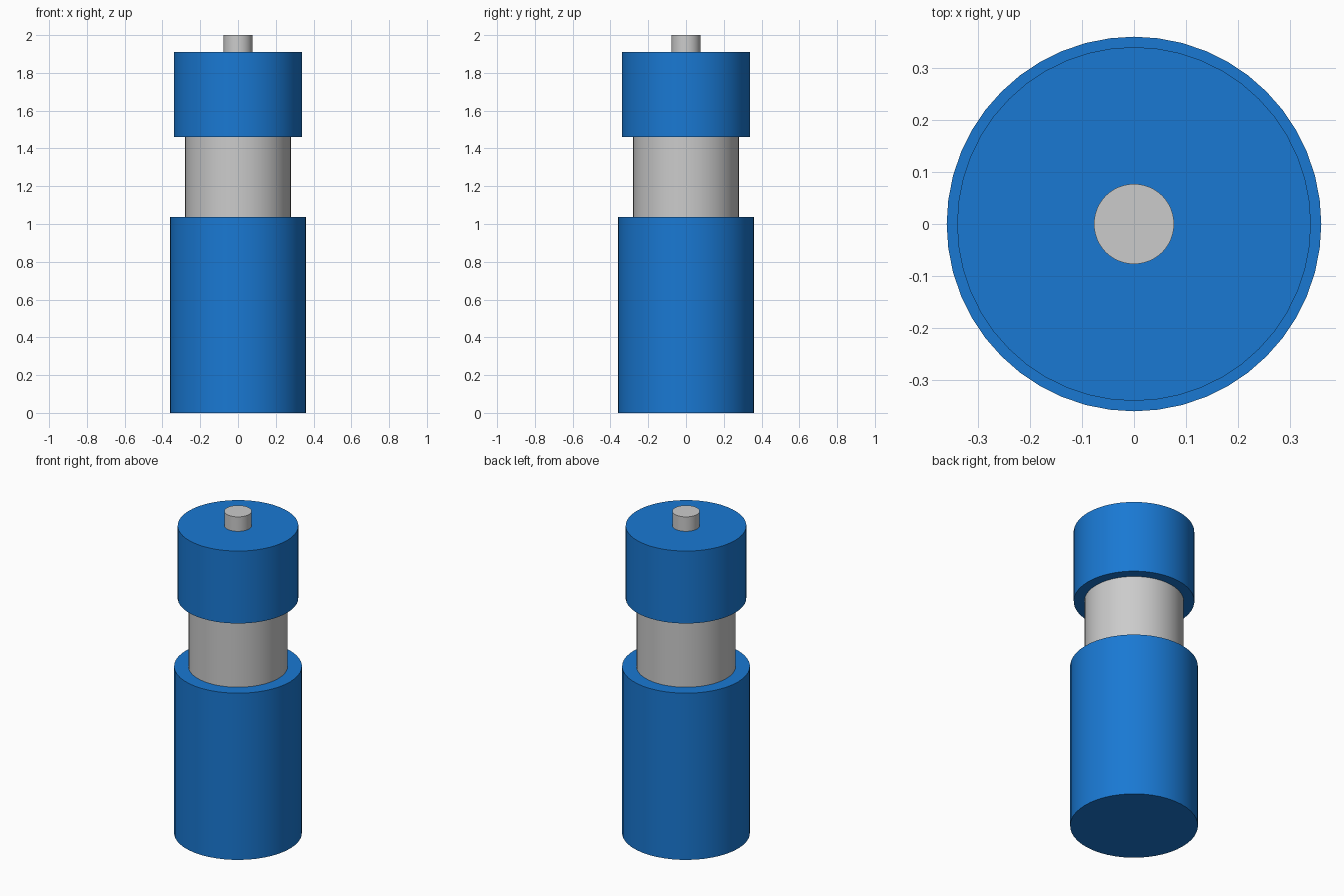
import bpy
import math

if "Cube" in bpy.data.objects:
    bpy.data.objects.remove(bpy.data.objects["Cube"])

blue = bpy.data.materials.new("blue_paint")
blue.diffuse_color = (0.01, 0.19, 0.65, 1)
blue.use_nodes = True
blue.node_tree.nodes["Principled BSDF"].inputs["Base Color"].default_value = blue.diffuse_color


def cylinder(name, radius, z0, z1, sides=48, material=None):
    bpy.ops.mesh.primitive_cylinder_add(
        vertices=sides, radius=radius, depth=z1 - z0, location=(0, 0, (z0 + z1) / 2))
    obj = bpy.context.object
    obj.name = name
    if material:
        obj.data.materials.append(material)
    bpy.ops.object.shade_smooth_by_angle(angle=math.radians(30))
    return obj


# Lower housing
cylinder("base_body", 0.36, 0, 1.036, material=blue)
# Bare metal section between the housings
cylinder("neck", 0.28, 1.036, 1.46)
# Upper housing
cylinder("cap", 0.34, 1.46, 1.91, material=blue)
# Small shaft on top
cylinder("top_pin", 0.077, 1.91, 2.0)
